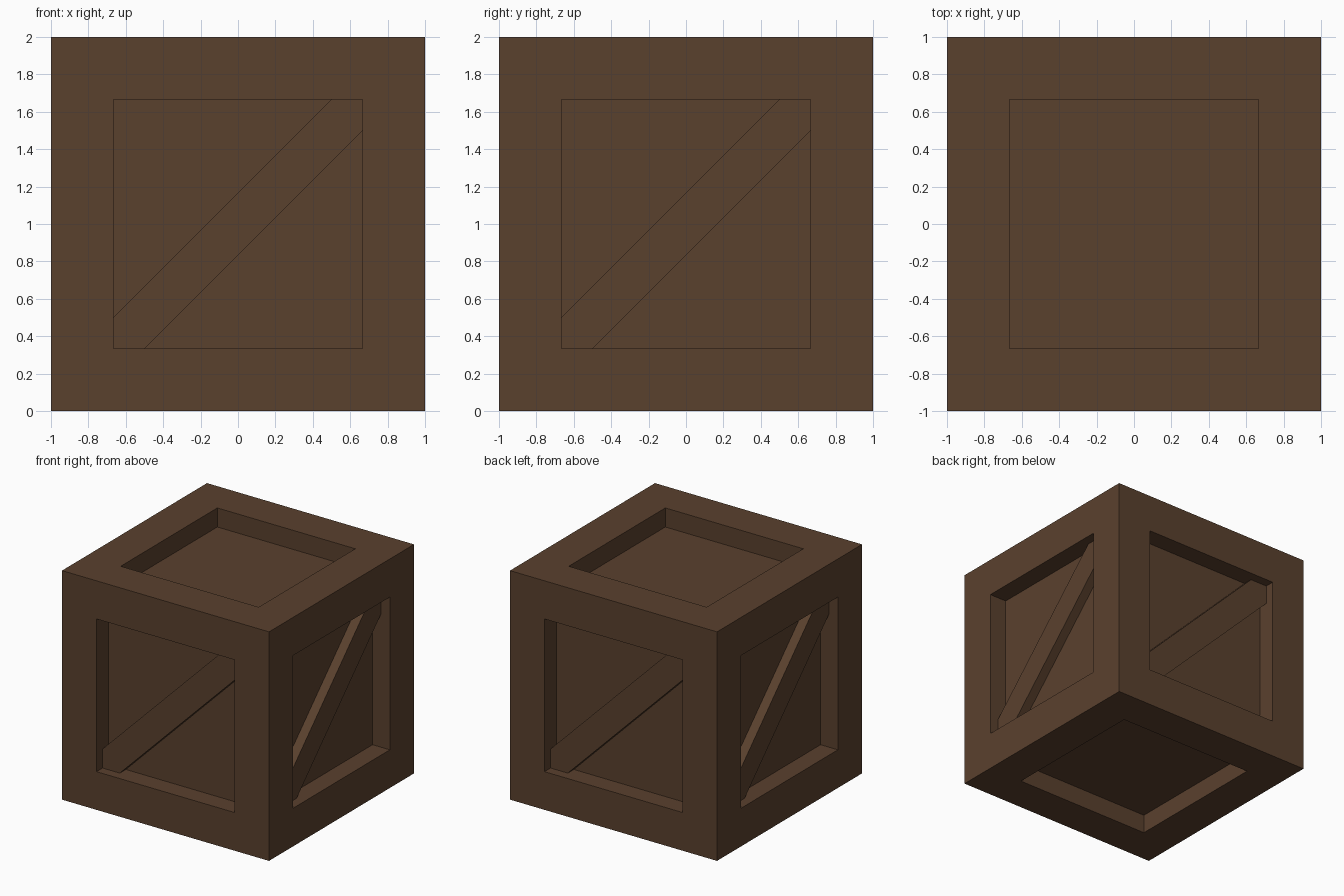
import bpy, bmesh, math
from mathutils import Matrix, Vector

if "Cube" in bpy.data.objects:
    bpy.data.objects.remove(bpy.data.objects["Cube"])

wood = bpy.data.materials.new("dark brown wood")
wood.diffuse_color = (0.102, 0.052, 0.027, 1)
wood.use_nodes = True
wood.node_tree.nodes["Principled BSDF"].inputs["Base Color"].default_value = wood.diffuse_color

BORDER = 1 / 3       # frame width
DEPTH = 1 / 6        # panel recess
BRACE = 1 / 12       # brace thickness


def finish(bm, name):
    bmesh.ops.recalc_face_normals(bm, faces=bm.faces[:])
    mesh = bpy.data.meshes.new(name)
    bm.to_mesh(mesh)
    bm.free()
    mesh.materials.append(wood)
    obj = bpy.data.objects.new(name, mesh)
    bpy.context.collection.objects.link(obj)
    return obj


# Crate body: cube with a square recessed panel on all six sides
bm = bmesh.new()
bmesh.ops.create_cube(bm, size=2, matrix=Matrix.Translation((0, 0, 1)))
panels = bm.faces[:]
bmesh.ops.inset_individual(bm, faces=panels, thickness=BORDER, use_even_offset=True)
for face in panels:
    push = -face.normal * DEPTH
    new = bmesh.ops.extrude_face_region(bm, geom=[face])["geom"]
    verts = [g for g in new if isinstance(g, bmesh.types.BMVert)]
    bmesh.ops.translate(bm, verts=verts, vec=push)
    if face.is_valid:
        bmesh.ops.delete(bm, geom=[face], context="FACES_ONLY")
finish(bm, "crate_body")

# Diagonal braces: hexagonal strip corner to corner, repeated on the four sides
h = 1 - BORDER
c = h - 1 / 6
outline = [(-h, -h), (-c, -h), (h, c), (h, h), (c, h), (-h, -c)]
for i, side in enumerate(("front", "right", "back", "left")):
    bm = bmesh.new()
    face = bm.faces.new([bm.verts.new((x, -1 + DEPTH, 1 + z)) for x, z in outline])
    new = bmesh.ops.extrude_face_region(bm, geom=[face])["geom"]
    verts = [g for g in new if isinstance(g, bmesh.types.BMVert)]
    bmesh.ops.translate(bm, verts=verts, vec=Vector((0, -BRACE, 0)))
    bm.transform(Matrix.Rotation(i * math.pi / 2, 4, "Z"))
    finish(bm, side + "_brace")
